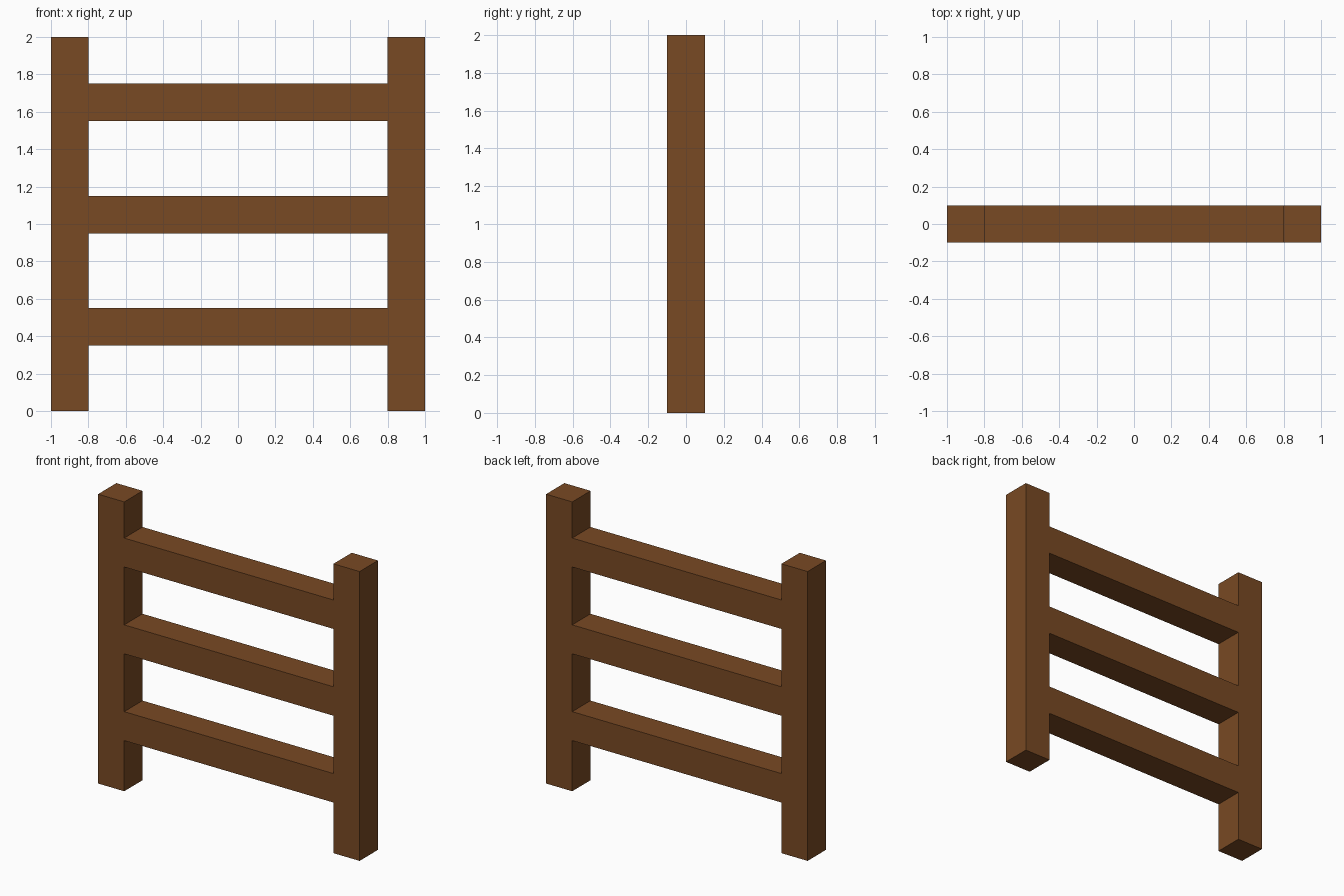
import bpy

if "Cube" in bpy.data.objects:
    bpy.data.objects.remove(bpy.data.objects["Cube"])

wood = bpy.data.materials.new("brown_wood")
wood.diffuse_color = (0.19, 0.067, 0.017, 1.0)
wood.use_nodes = True
wood.node_tree.nodes["Principled BSDF"].inputs["Base Color"].default_value = wood.diffuse_color


def box(name, centre, size):
    bpy.ops.mesh.primitive_cube_add(size=1, location=centre)
    obj = bpy.context.object
    obj.name = name
    obj.scale = size
    bpy.ops.object.transform_apply(location=False, rotation=False, scale=True)
    obj.data.materials.append(wood)
    return obj


THICK = 0.2

# Upright posts
for side, x in (("left", -0.9), ("right", 0.9)):
    box(f"{side}_post", (x, 0, 1.0), (THICK, THICK, 2.0))

# Horizontal rungs butting against the posts
for level, z in (("lower", 0.45), ("middle", 1.05), ("upper", 1.65)):
    box(f"{level}_rung", (0, 0, z), (1.6, THICK, THICK))
